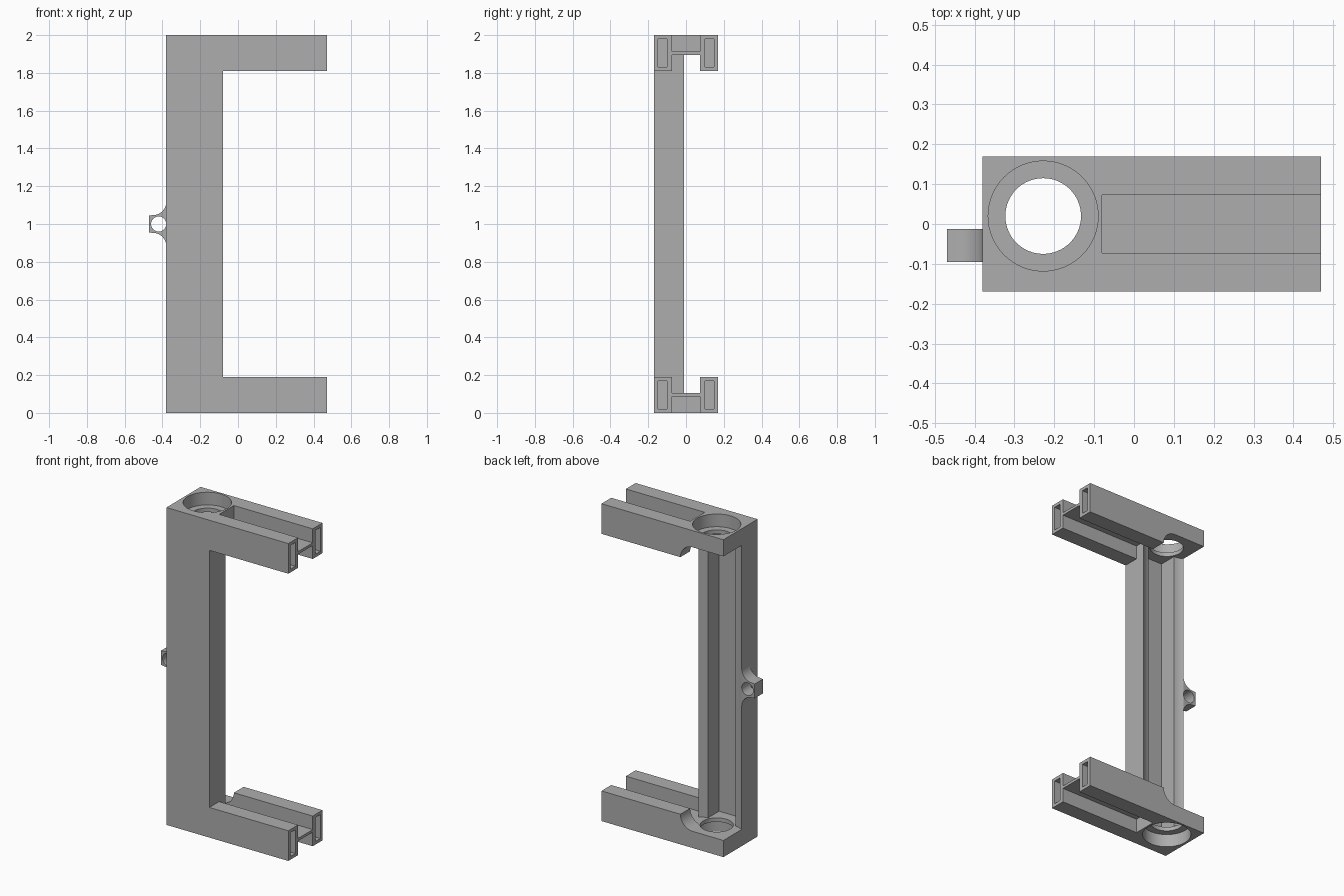
import bpy, bmesh
from math import sin, cos, pi
from mathutils import Matrix, Vector

old = bpy.data.objects.get("Cube")
if old:
    bpy.data.objects.remove(old, do_unlink=True)

GREY = (0.42, 0.42, 0.42, 1)
mat = bpy.data.materials.new("plain grey")
mat.use_nodes = True
mat.diffuse_color = GREY
mat.node_tree.nodes["Principled BSDF"].inputs["Base Color"].default_value = GREY


def prism(name, points, axis, lo, hi):
    """Extrude a 2D outline along y (points are x, z) or z (points are x, y)."""
    def place(p, d):
        return (p[0], d, p[1]) if axis == "y" else (p[0], p[1], d)
    bm = bmesh.new()
    face = bm.faces.new([bm.verts.new(place(p, lo)) for p in points])
    out = bmesh.ops.extrude_face_region(bm, geom=[face])
    top = [v for v in out["geom"] if isinstance(v, bmesh.types.BMVert)]
    bmesh.ops.translate(bm, verts=top, vec=Vector(place((0, 0), hi - lo)))
    bmesh.ops.recalc_face_normals(bm, faces=bm.faces)
    mesh = bpy.data.meshes.new(name)
    bm.to_mesh(mesh)
    bm.free()
    mesh.materials.append(mat)
    ob = bpy.data.objects.new(name, mesh)
    bpy.context.collection.objects.link(ob)
    return ob


def box(name, x, y, z):
    return prism(name, [(x[0], y[0]), (x[1], y[0]), (x[1], y[1]), (x[0], y[1])], "z", *z)


def arc(cx, cy, rx, ry, a, b, n):
    return [(cx + rx * cos(a + (b - a) * i / n), cy + ry * sin(a + (b - a) * i / n))
            for i in range(n + 1)]


def circle(cx, cy, r):
    return arc(cx, cy, r, r, 0, 2 * pi, 64)[:-1]


def carve(ob, cutters):
    """Subtract every cutter, keep the resulting mesh and drop the cutters."""
    for c in cutters:
        c.hide_render = True
        m = ob.modifiers.new("cut", "BOOLEAN")
        m.operation, m.solver, m.object = "DIFFERENCE", "EXACT", c
    bpy.context.view_layer.update()
    deps = bpy.context.evaluated_depsgraph_get()
    mesh = bpy.data.meshes.new_from_object(ob.evaluated_get(deps))
    ob.modifiers.clear()
    ob.data = mesh
    for c in cutters:
        bpy.data.objects.remove(c, do_unlink=True)


def smooth(ob):
    bpy.ops.object.select_all(action="DESELECT")
    ob.select_set(True)
    bpy.context.view_layer.objects.active = ob
    bpy.ops.object.shade_smooth_by_angle(angle=0.5)


LEFT, STEP, END = -0.38, -0.08, 0.47     # stations along x
SIDE, INNER = 0.17, 0.073                # rail outer and inner y
PLATE, RAIL, TOP = 1.895, 1.81, 2.0      # plate underside, rail underside, top
BORE = (-0.228, 0.02)

# Upper arm: block carved into two hollow rails, a thin web and a bored plate
arm = box("upper_arm", (LEFT, END), (-SIDE, SIDE), (RAIL, TOP))
r = PLATE - RAIL
relief = ([(-0.5, RAIL - 0.1), (STEP, RAIL - 0.1)]
          + arc(STEP - r, RAIL, r, r, 0, pi / 2, 12) + [(-0.5, PLATE)])
cutters = [
    box("channel_above", (STEP, 0.6), (-INNER, INNER), (PLATE + 0.017, 2.1)),
    box("channel_below", (STEP - 0.01, 0.6), (-INNER, INNER), (1.7, PLATE)),
    box("column_seat", (-0.5, STEP), (-0.3, INNER), (1.7, PLATE)),
    prism("filleted_relief", relief, "y", INNER - 0.01, 0.3),
    prism("bore", circle(*BORE, 0.095), "z", 1.7, 2.1),
    prism("counterbore", circle(*BORE, 0.138), "z", TOP - 0.08, 2.1),
]
for s in (-1, 1):
    cutters.append(box("rail_hollow", (STEP + 0.05, 0.6),
                       sorted((s * 0.1, s * 0.148)), (1.83, 1.98)))
carve(arm, cutters)
smooth(arm)

# Lower arm: the same part mirrored in height
low_mesh = arm.data.copy()
low_mesh.transform(Matrix.Translation((0, 0, TOP)) @ Matrix.Diagonal((1, 1, -1, 1)))
low_mesh.flip_normals()
lower = bpy.data.objects.new("lower_arm", low_mesh)
bpy.context.collection.objects.link(lower)
smooth(lower)

# Column: slightly dished back with a deep square groove
mid, half = BORE[0], 0.095
lip_r = [(STEP, -0.01), (-0.1, -0.021), (-0.117, -0.027), (mid + half, -0.03)]
lip_l = [(mid - half, -0.03), (-0.341, -0.027), (-0.36, -0.021), (LEFT, -0.01)]
outline = ([(LEFT, -SIDE), (STEP, -SIDE)] + lip_r
           + [(mid + half, -0.14), (mid - half, -0.14)] + lip_l)
column = prism("column", outline, "z", TOP - PLATE, PLATE)
smooth(column)

# Side clip: flared lug with a cross hole
flare = [(-0.47, 1.045), (-0.45, 1.047)] + arc(-0.45, 1.117, 0.07, 0.07, -pi / 2 + 0.2, 0, 10)
clip_outline = flare + [(x, 2 - z) for x, z in reversed(flare)]
clip = prism("side_clip", clip_outline, "y", -0.095, -0.012)
carve(clip, [prism("cross_hole", circle(-0.42, 1.0, 0.04), "y", -0.3, 0.3)])
smooth(clip)
